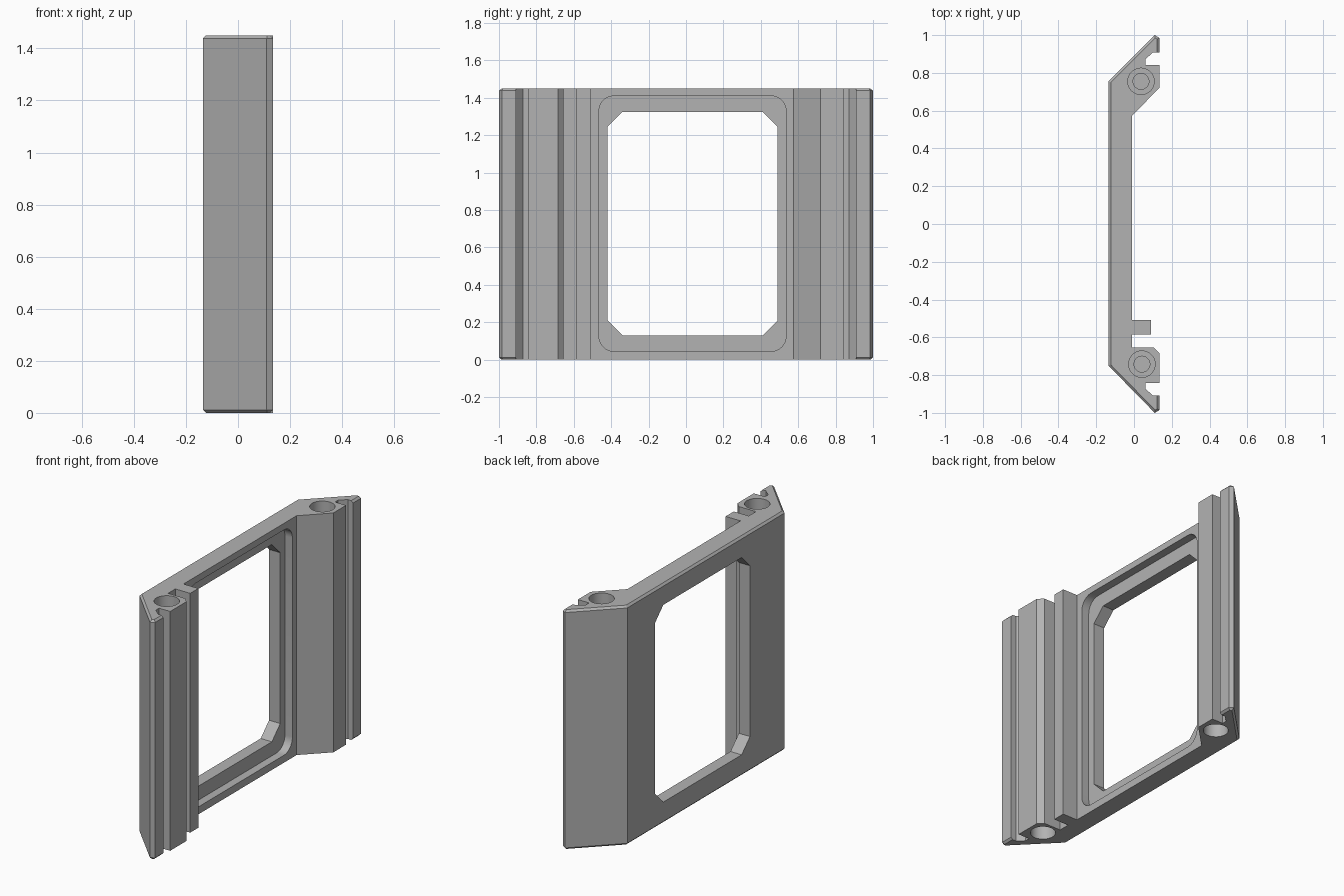
import bpy, bmesh
from math import cos, sin, pi
from mathutils import Vector

cube = bpy.data.objects.get("Cube")
if cube:
    bpy.data.objects.remove(cube, do_unlink=True)

HEIGHT = 1.45
grey = bpy.data.materials.new("matte grey")
grey.use_nodes = True
colour = (0.45, 0.45, 0.45, 1)
grey.diffuse_color = colour
grey.node_tree.nodes["Principled BSDF"].inputs["Base Color"].default_value = colour


def prism(name, points, direction, chamfer=None):
    """Extrude a closed outline along a direction; optionally bevel chosen edges."""
    bm = bmesh.new()
    face = bm.faces.new([bm.verts.new(p) for p in points])
    ext = bmesh.ops.extrude_face_region(bm, geom=[face])
    moved = [g for g in ext["geom"] if isinstance(g, bmesh.types.BMVert)]
    bmesh.ops.translate(bm, verts=moved, vec=Vector(direction))
    bmesh.ops.recalc_face_normals(bm, faces=bm.faces)
    if chamfer:
        edges = [e for e in bm.edges if chamfer(e)]
        bmesh.ops.bevel(bm, geom=edges, offset=0.012, segments=1,
                        profile=0.5, affect='EDGES')
    mesh = bpy.data.meshes.new(name)
    bm.to_mesh(mesh)
    bm.free()
    mesh.materials.append(grey)
    obj = bpy.data.objects.new(name, mesh)
    bpy.context.collection.objects.link(obj)
    return obj


def cut(body, cutter):
    """Subtract a cutter and remove it."""
    cutter.hide_render = True
    mod = body.modifiers.new("cut", 'BOOLEAN')
    mod.operation = 'DIFFERENCE'
    mod.solver = 'EXACT'
    mod.object = cutter
    bpy.context.view_layer.objects.active = body
    bpy.ops.object.modifier_apply(modifier=mod.name)
    bpy.data.objects.remove(cutter, do_unlink=True)


def corner_rect(x, y0, y1, z0, z1, r, steps):
    """Rectangle facing x, with rounded corners, or chamfered when steps is 1."""
    pts = []
    centres = [(y1 - r, z1 - r), (y0 + r, z1 - r), (y0 + r, z0 + r), (y1 - r, z0 + r)]
    for i, (cy, cz) in enumerate(centres):
        for k in range(steps + 1):
            a = (i + k / steps) * pi / 2
            pts.append((x, cy + r * cos(a), cz + r * sin(a)))
    return pts


# Frame outline seen from above: slanted ends, slotted tips, rib
tip = [(0.11, 1), (0.135, 0.985), (0.135, 0.908), (0.1, 0.908),
       (0.06, 0.872), (0.06, 0.842), (0.135, 0.842)]
back_end = [(-0.135, 0.755)] + tip + [(0.135, 0.72), (-0.01, 0.575)]
rib = [(-0.01, -0.508), (0.09, -0.508), (0.09, -0.586), (-0.01, -0.586)]
front_end = [(-0.01, -0.655), (0.105, -0.655), (0.135, -0.685)]
front_end += [(x, -y) for x, y in reversed(tip)] + [(-0.135, -0.75)]
outline = back_end + rib + front_end


def outer_rim(edge):
    a, b = (v.co for v in edge.verts)
    if abs(a.z - b.z) > 0.01:
        return False
    mid = (a + b) / 2
    return mid.x < -0.1 or abs(mid.y) > 0.93 or (mid.x < 0 and abs(mid.y) > 0.8)


frame = prism("window_frame", [(x, y, 0) for x, y in outline], (0, 0, HEIGHT), outer_rim)

# Window opening with chamfered corners, and rounded recess on the inner side
cut(frame, prism("opening_cutter", corner_rect(-0.3, -0.42, 0.49, 0.13, 1.325, 0.08, 1),
                 (0.6, 0, 0)))
cut(frame, prism("recess_cutter", corner_rect(-0.06, -0.465, 0.535, 0.045, 1.41, 0.08, 10),
                 (0.055, 0, 0)))

# Stepped blind holes in both ends of each post
for cx, cy in ((0.037, 0.755), (0.042, -0.742)):
    for z, way in ((0, 1), (HEIGHT, -1)):
        for radius, depth in ((0.07, 0.2), (0.042, 0.3)):
            ring = [(cx + radius * cos(i * pi / 20), cy + radius * sin(i * pi / 20),
                     z - way * 0.05) for i in range(40)]
            cut(frame, prism("hole_cutter", ring, (0, 0, way * (depth + 0.05))))

# Smooth shading on the round walls only
bpy.ops.object.select_all(action='DESELECT')
frame.select_set(True)
bpy.context.view_layer.objects.active = frame
bpy.ops.object.shade_smooth_by_angle(angle=pi / 9)
